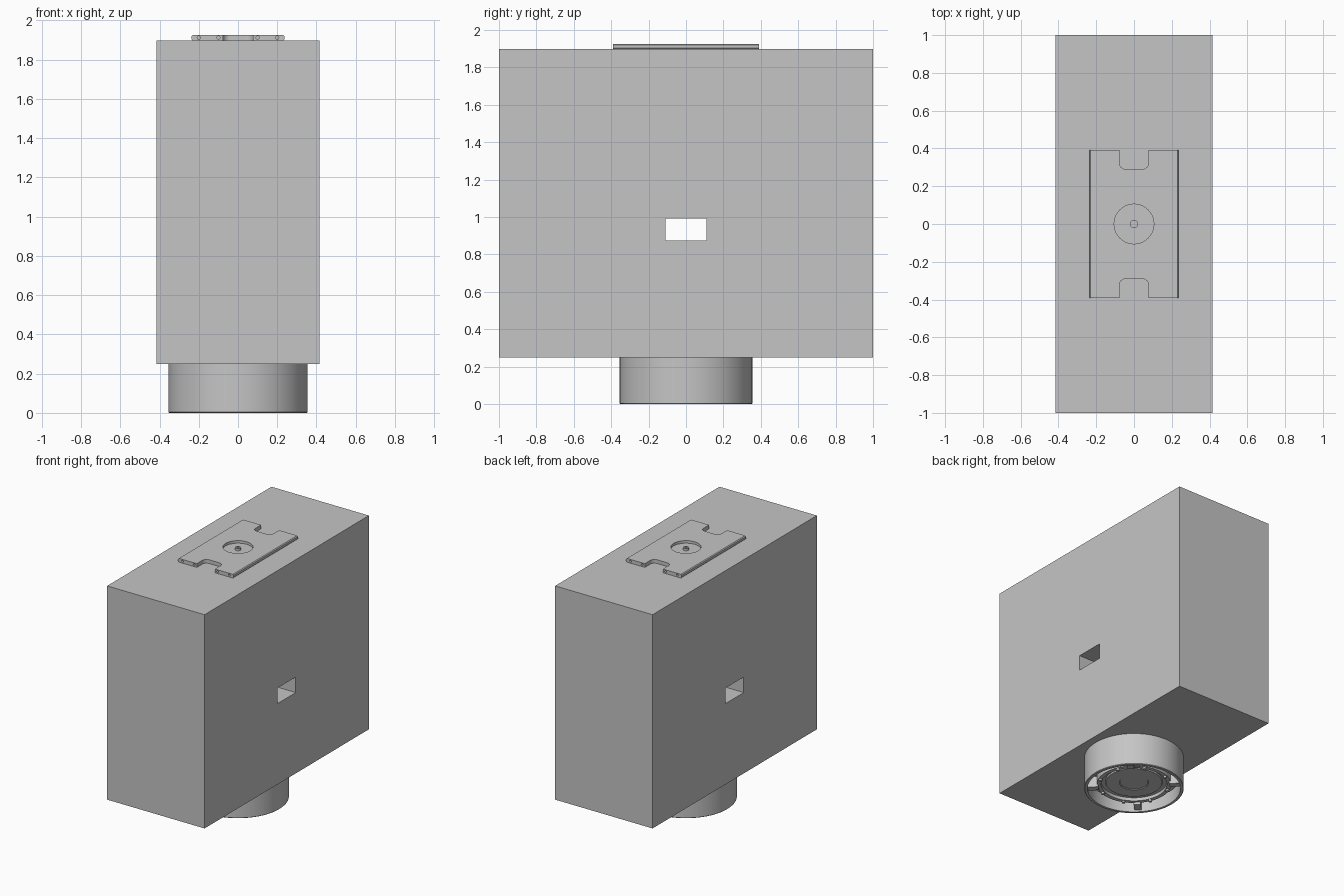
import bpy, bmesh
from math import sin, cos, pi, radians
from mathutils import Matrix, Vector

cube = bpy.data.objects.get("Cube")
if cube:
    bpy.data.objects.remove(cube, do_unlink=True)

grey = bpy.data.materials.new("light grey")
grey.use_nodes = True
colour = (0.56, 0.56, 0.56, 1)
grey.diffuse_color = colour
grey.node_tree.nodes["Principled BSDF"].inputs["Base Color"].default_value = colour


def finish(name, bm, smooth=False):
    bmesh.ops.recalc_face_normals(bm, faces=bm.faces)
    mesh = bpy.data.meshes.new(name)
    bm.to_mesh(mesh)
    bm.free()
    mesh.materials.append(grey)
    obj = bpy.data.objects.new(name, mesh)
    bpy.context.collection.objects.link(obj)
    if smooth:
        activate(obj)
        bpy.ops.object.shade_smooth_by_angle(angle=radians(30))
    return obj


def activate(obj):
    bpy.ops.object.select_all(action='DESELECT')
    obj.select_set(True)
    bpy.context.view_layer.objects.active = obj


def add_box(bm, lo, hi, turn=0):
    lo, hi = Vector(lo), Vector(hi)
    m = (Matrix.Rotation(turn, 4, 'Z') @ Matrix.Translation((lo + hi) / 2)
         @ Matrix.Diagonal((hi - lo).to_4d()))
    bmesh.ops.create_cube(bm, size=1, matrix=m)


def add_cylinder(bm, centre, r, depth, segments=24, turn=Matrix()):
    bmesh.ops.create_cone(bm, cap_ends=True, segments=segments, radius1=r, radius2=r,
                          depth=depth, matrix=Matrix.Translation(centre) @ turn)


def cut(obj, bm):
    """Subtract a temporary cutter mesh from an object."""
    cutter = finish("cutter", bm)
    cutter.hide_render = True
    mod = obj.modifiers.new("cut", 'BOOLEAN')
    mod.operation, mod.solver, mod.object = 'DIFFERENCE', 'EXACT', cutter
    activate(obj)
    bpy.ops.object.modifier_apply(modifier=mod.name)
    bpy.data.objects.remove(cutter, do_unlink=True)


def lathe(name, profile, segments=96):
    bm = bmesh.new()
    verts = [bm.verts.new((r, 0, z)) for r, z in profile]
    edges = [bm.edges.new(pair) for pair in zip(verts, verts[1:])]
    bmesh.ops.spin(bm, geom=verts + edges, axis=(0, 0, 1), cent=(0, 0, 0),
                   angle=2 * pi, steps=segments, use_duplicate=False)
    bmesh.ops.remove_doubles(bm, verts=bm.verts, dist=1e-5)
    return finish(name, bm, smooth=True)


# Main housing with a rectangular tunnel from side to side
BASE, TOP = 0.25, 1.897
bm = bmesh.new()
add_box(bm, (-0.415, -1, BASE), (0.415, 1, TOP))
housing = finish("housing", bm)
bm = bmesh.new()
add_box(bm, (-0.6, -0.11, 0.873), (0.6, 0.11, 0.992))
cut(housing, bm)

# Mounting plate: outline with a rounded notch at each end
W, L, NOTCH, INNER, R = 0.236, 0.391, 0.077, 0.289, 0.035
half = [(W, L), (NOTCH, L)]
half += [(NOTCH - R + R * cos(a), INNER + R - R * sin(a))
         for a in (i * pi / 12 for i in range(7))]
half += [(-x, y) for x, y in reversed(half)]
outline = half + [(-x, -y) for x, y in half]
PLATE_TOP = 1.926
bm = bmesh.new()
face = bm.faces.new([bm.verts.new((x, y, TOP)) for x, y in outline])
up = bmesh.ops.extrude_face_region(bm, geom=[face])["geom"]
bmesh.ops.translate(bm, vec=(0, 0, PLATE_TOP - TOP),
                    verts=[v for v in up if isinstance(v, bmesh.types.BMVert)])
long_edges = [e for e in bm.edges if all(abs(abs(v.co.x) - W) < 1e-4 for v in e.verts)
              and e.calc_length() > L]
bmesh.ops.bevel(bm, geom=long_edges, offset=0.006, segments=1, affect='EDGES')
plate = finish("mounting_plate", bm)

# Round pocket in the plate and small screw holes in its ends
bm = bmesh.new()
add_cylinder(bm, (0, 0, PLATE_TOP), 0.105, 0.04, 64)
on_end = Matrix.Rotation(pi / 2, 4, 'X')
for x in (-0.2, -0.1, 0.1, 0.2):
    for y in (-L, L):
        add_cylinder(bm, (x, y, 1.912), 0.008, 0.05, 16, on_end)
cut(plate, bm)

# Dial in the pocket, pierced by three large and nine small holes
bm = bmesh.new()
add_cylinder(bm, (0, 0, 1.912), 0.096, 0.02, 64)
dial = finish("dial", bm)
bm = bmesh.new()
for i in range(12):
    a = i * pi / 6
    big = i % 4 == 0
    dist, r = (0.06, 0.027) if big else (0.07, 0.01)
    add_cylinder(bm, (dist * cos(a), dist * sin(a), PLATE_TOP), r, 0.024, 20)
add_cylinder(bm, (0, 0, PLATE_TOP), 0.026, 0.016, 32)
cut(dial, bm)

# Screw with a hexagonal socket at the middle of the dial
bm = bmesh.new()
add_cylinder(bm, (0, 0, 1.914), 0.021, 0.018, 32)
screw = finish("dial_screw", bm)
bm = bmesh.new()
add_cylinder(bm, (0, 0, 1.925), 0.012, 0.014, 6)
cut(screw, bm)

# Barrel under the housing: outer wall, groove, inner ring and stepped centre
lathe("barrel", [(0.355, BASE), (0.355, 0.004), (0.351, 0), (0.332, 0), (0.332, 0.1),
                 (0.265, 0.1), (0.265, 0.035), (0.235, 0.035), (0.235, 0.06),
                 (0.205, 0.06), (0.2, 0.05), (0.105, 0.05), (0.1, 0.055), (0, 0.055)])

# Four lugs bridging the groove
bm = bmesh.new()
for i in range(4):
    add_box(bm, (0.255, -0.025, 0.015), (0.338, 0.025, 0.105), pi / 4 + i * pi / 2)
finish("barrel_lugs", bm)

# Small studs around the inner ring
bm = bmesh.new()
for i in range(8):
    a = pi / 8 + i * pi / 4
    add_cylinder(bm, (0.25 * cos(a), 0.25 * sin(a), 0.035), 0.012, 0.03, 16)
finish("ring_studs", bm, smooth=True)
